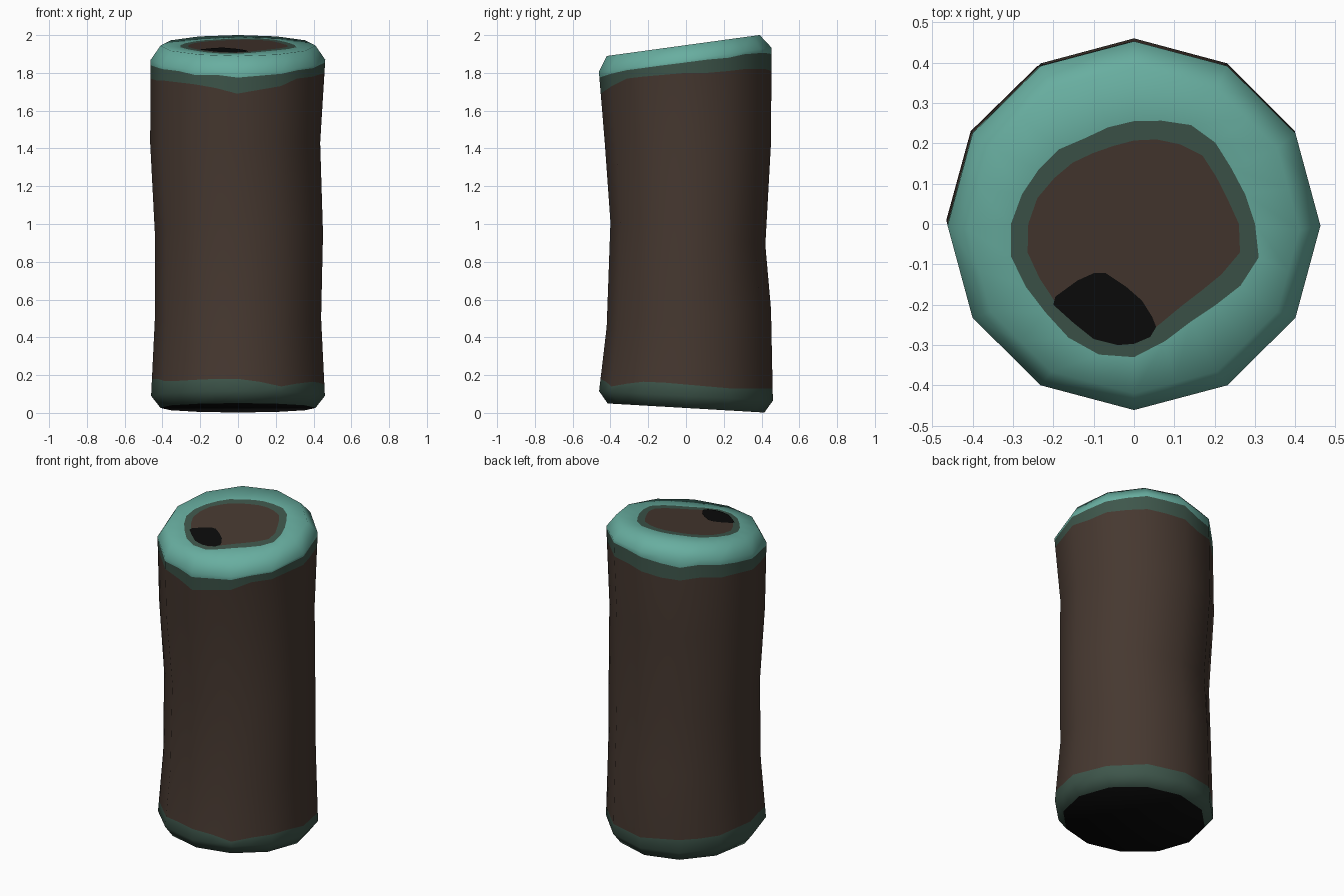
import bpy, bmesh, math

if "Cube" in bpy.data.objects:
    bpy.data.objects.remove(bpy.data.objects["Cube"])


def lin(c):
    c /= 255
    return c / 12.92 if c <= 0.04045 else ((c + 0.055) / 1.055) ** 2.4


def make_mat(name, r, g, b):
    m = bpy.data.materials.new(name)
    m.diffuse_color = (lin(r), lin(g), lin(b), 1)
    m.use_nodes = True
    m.node_tree.nodes["Principled BSDF"].inputs["Base Color"].default_value = m.diffuse_color
    return m


mats = [make_mat("brown", 70, 56, 48), make_mat("teal", 104, 174, 160),
        make_mat("dark green", 62, 86, 75), make_mat("black", 11, 11, 11)]
BROWN, TEAL, GREEN, BLACK = range(4)

N = 24  # two columns per side of the twelve-sided body
CORNER = math.cos(math.pi / 12)


def direction(k):
    """Point on a unit twelve-sided outline; odd columns sit mid-side."""
    a = k * math.tau / N
    s = CORNER if k % 2 else 1
    return math.cos(a) * s, math.sin(a) * s


# body rings: z, z-slope along y, centre x, centre y, radius x, radius y
BOTTOM = (0.026, -0.058, 0, 0, 0.41, 0.415)
BODY = [(0.09, -0.055, 0, 0, 0.46, 0.46),
        (0.50, 0.11, 0, 0.015, 0.44, 0.435),
        (0.95, -0.146, 0.005, 0.01, 0.445, 0.41),
        (1.43, 0.0, -0.015, 0.01, 0.45, 0.44),
        (1.87, 0.14, 0, -0.004, 0.462, 0.457)]
TOP = (1.947, 0.137, 0, -0.015, 0.41, 0.405)


def ring(z, slope, cx, cy, rx, ry):
    pts = []
    for k in range(N):
        x, y = direction(k)
        pts.append((cx + rx * x, cy + ry * y, z + slope * (cy + ry * y)))
    return pts


def at_heights(low, high, heights):
    """Ring lying on the body between two rings, one height per column."""
    out = []
    for a, b, z in zip(low, high, heights):
        t = min(0.97, max(0.03, (z - a[2]) / (b[2] - a[2])))
        out.append(tuple(p + (q - p) * t for p, q in zip(a, b)))
    return out


def cap_z(y):
    return TOP[0] + TOP[1] * y


def cap_ring(radii):
    out = []
    for k, r in enumerate(radii):
        a = k * math.tau / N
        out.append((r * math.cos(a), r * math.sin(a), cap_z(r * math.sin(a))))
    return out


# paint edges, one value every 15 degrees from +x
foot_edge = [.15, .14, .13, .13, .13, .13, .13, .14, .15, .15, .16, .17,
             .18, .18, .17, .17, .175, .18, .18, .165, .14, .155, .165, .16]
green_edge = [1.80, 1.80, 1.81, 1.82, 1.82, 1.82, 1.81, 1.79, 1.79, 1.80, 1.79, 1.78,
              1.77, 1.76, 1.76, 1.75, 1.74, 1.72, 1.69, 1.71, 1.73, 1.77, 1.78, 1.79]
teal_edge = [1.855, 1.87, 1.88, 1.90, 1.905, 1.905, 1.90, 1.88, 1.87, 1.88, 1.87, 1.85,
             1.84, 1.83, 1.82, 1.81, 1.79, 1.79, 1.775, 1.785, 1.795, 1.83, 1.835, 1.845]
cap_outer = [.30, .285, .278, .285, .283, .265, .255, .248, .245, .262, .272, .287,
             .305, .315, .31, .31, .325, .335, .33, .30, .28, .285, .305, .32]
cap_inner = [.26, .24, .235, .24, .228, .217, .207, .20, .203, .215, .228, .248,
             .262, .273, .27, .275, .287, .30, .297, .255, .235, .235, .25, .272]

body = [ring(*r) for r in BODY]
layers = [ring(*BOTTOM), body[0], at_heights(body[0], body[1], foot_edge)]
layers += body[1:4]
layers += [at_heights(body[3], body[4], green_edge),
           at_heights(body[3], body[4], teal_edge), body[4], ring(*TOP),
           cap_ring(cap_outer), cap_ring(cap_inner)]
colours = [GREEN, GREEN, BROWN, BROWN, BROWN, BROWN, GREEN, TEAL, TEAL, TEAL, GREEN]


def finish(bm, name):
    me = bpy.data.meshes.new(name)
    bm.to_mesh(me)
    bm.free()
    for m in mats:
        me.materials.append(m)
    ob = bpy.data.objects.new(name, me)
    bpy.context.collection.objects.link(ob)
    return ob


# trunk: stacked rings closed by a black underside and a brown top centre
bm = bmesh.new()
rows = [[bm.verts.new(p) for p in layer] for layer in layers]
for lo, hi, col in zip(rows, rows[1:], colours):
    for k in range(N):
        j = (k + 1) % N
        f = bm.faces.new((lo[k], lo[j], hi[j], hi[k]))
        f.material_index = col
f = bm.faces.new(rows[0][::-1])
f.material_index = BLACK
centre = bm.verts.new((0, 0, cap_z(0)))
for k in range(N):
    bm.faces.new((rows[-1][k], rows[-1][(k + 1) % N], centre)).material_index = BROWN
for f in bm.faces:
    f.smooth = True
trunk = finish(bm, "log_trunk")

# dark knot: thin painted patch on the sloping top
knot = [(-.2, -.2), (-.195, -.18), (-.14, -.14), (-.1, -.122), (-.07, -.122),
        (-.02, -.155), (.02, -.19), (.045, -.23), (.055, -.255), (.04, -.28),
        (0, -.297), (-.04, -.3), (-.1, -.285), (-.15, -.245)]
bm = bmesh.new()
f = bm.faces.new([bm.verts.new((x, y, cap_z(y) + 0.003)) for x, y in knot])
f.normal_update()
if f.normal.z < 0:
    f.normal_flip()
f.material_index = BLACK
finish(bm, "dark_knot")
